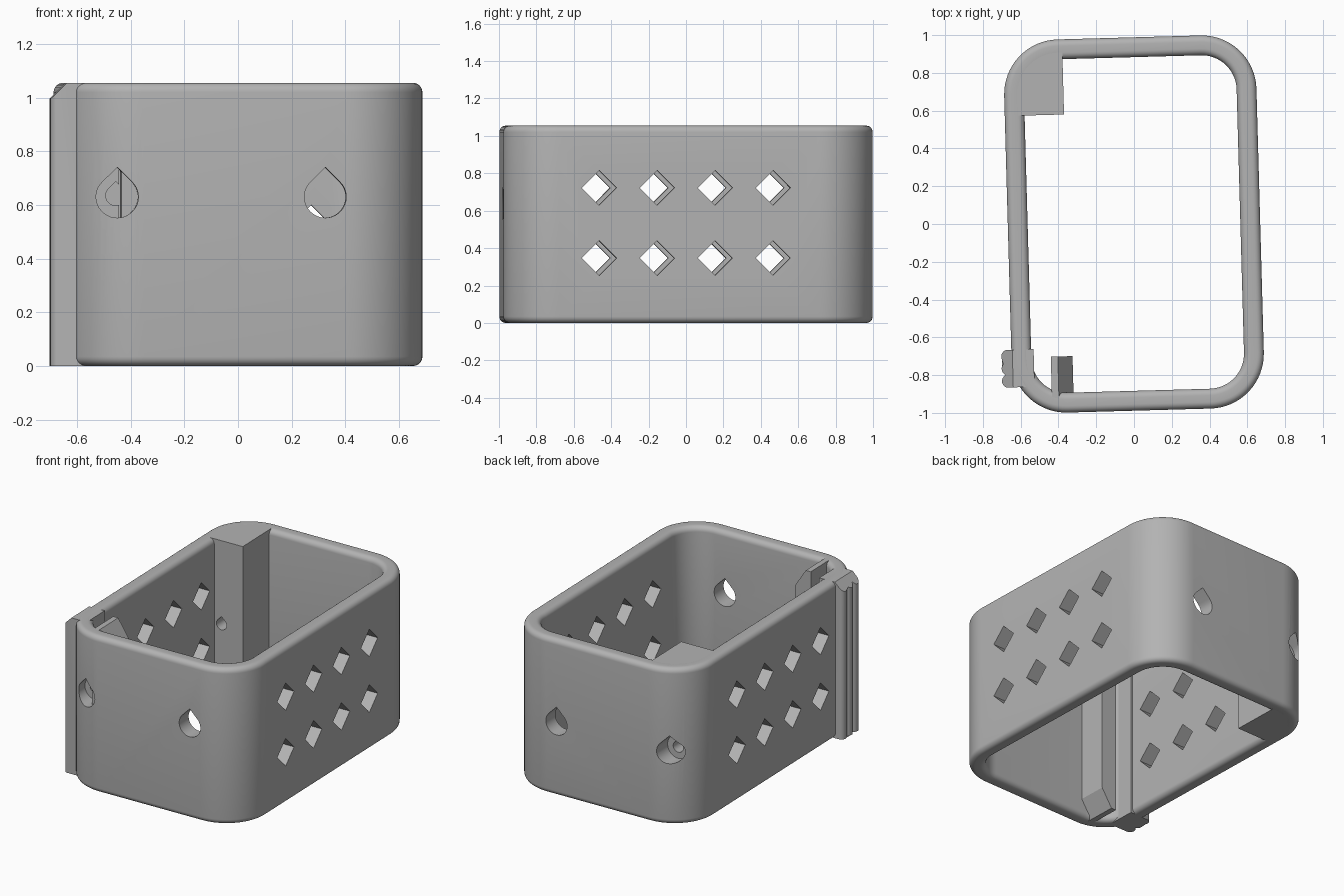
import bpy, bmesh, math
from mathutils import Matrix, Vector

if "Cube" in bpy.data.objects:
    bpy.data.objects.remove(bpy.data.objects["Cube"])

TURN = Matrix.Rotation(math.radians(1.6), 4, 'Z')   # the whole frame sits slightly turned
HX, HY, H = 0.668, 0.988, 1.055                     # half width, half depth, height
RAD, WALL, FIL = 0.29, 0.105, 0.035                 # corner radius, wall thickness, rim rounding

grey = bpy.data.materials.new("light_grey")
grey.diffuse_color = (0.45, 0.45, 0.45, 1)
grey.use_nodes = True
grey.node_tree.nodes["Principled BSDF"].inputs["Base Color"].default_value = grey.diffuse_color


def arc(cx, cy, r, a0, a1, n):
    return [(cx + r * math.cos(math.radians(a0 + (a1 - a0) * i / n)),
             cy + r * math.sin(math.radians(a0 + (a1 - a0) * i / n))) for i in range(n + 1)]


def finish(bm, name):
    bmesh.ops.recalc_face_normals(bm, faces=bm.faces)
    bm.transform(TURN)
    me = bpy.data.meshes.new(name)
    bm.to_mesh(me)
    bm.free()
    me.materials.append(grey)
    ob = bpy.data.objects.new(name, me)
    bpy.context.collection.objects.link(ob)
    return ob


def prism(bm, pts, axis, lo, hi):
    """Extrude a 2D outline along x (y,z outline), y (x,z outline) or z (x,y outline)."""
    def place(p, t):
        return {'x': (t, *p), 'y': (p[0], t, p[1]), 'z': (*p, t)}[axis]
    a = [bm.verts.new(place(p, lo)) for p in pts]
    b = [bm.verts.new(place(p, hi)) for p in pts]
    bm.faces.new(a)
    bm.faces.new(b[::-1])
    for i in range(len(pts)):
        j = (i + 1) % len(pts)
        bm.faces.new((a[i], a[j], b[j], b[i]))


def plan(d):
    """Rounded rectangle, inset by d."""
    pts = []
    for sx, sy, a in ((1, 1, 0), (-1, 1, 90), (-1, -1, 180), (1, -1, 270)):
        pts += arc(sx * (HX - RAD), sy * (HY - RAD), RAD - d, a, a + 90, 16)
    return pts


# Wall: rounded cross-section swept round the rounded rectangle
section = []
for cx, cz, a in ((WALL - FIL, H - FIL, 0), (FIL, H - FIL, 90), (FIL, FIL, 180), (WALL - FIL, FIL, 270)):
    section += arc(cx, cz, FIL, a, a + 90, 6)
bm = bmesh.new()
rings = [[bm.verts.new((x, y, z)) for x, y in plan(d)] for d, z in section]
for r, ring in enumerate(rings):
    nxt = rings[(r + 1) % len(rings)]
    for i in range(len(ring)):
        j = (i + 1) % len(ring)
        bm.faces.new((ring[i], ring[j], nxt[j], nxt[i]))
wall = finish(bm, "wall")


def corner_block(name, sy, x_in, y_in):
    """Solid block filling a left-hand corner inside the wall."""
    bm = bmesh.new()
    pts = arc(-(HX - RAD), HY - RAD, RAD - FIL, 90, 180, 16)
    pts += [(-HX + FIL, y_in), (x_in, y_in), (x_in, HY - FIL)]
    prism(bm, [(x, sy * y) for x, y in pts], 'z', 0, H)
    return finish(bm, name)


back_post = corner_block("back_post", 1, -0.354, 0.59)
front_post = corner_block("front_post", -1, -0.423, 0.623)

# Narrow step beside the front post, sloped at both ends
bm = bmesh.new()
prism(bm, [(-0.46, 0.0), (-0.423, 0.0), (-0.345, 0.12), (-0.345, H - 0.12), (-0.423, H), (-0.46, H)],
      'y', -HY + 0.06, -0.69)
post_step = finish(bm, "post_step")

# Three outer grip ribs with a sloped top
bm = bmesh.new()
outline = [(-0.55, -0.647)]
for y in (-0.682, -0.747, -0.813):
    outline += arc(-0.687, y, 0.035, 110, 250, 10)
outline += [(-0.55, -0.848)]
prism(bm, outline, 'z', 0, H - 0.001)
bmesh.ops.bisect_plane(bm, geom=bm.verts[:] + bm.edges[:] + bm.faces[:],
                       plane_co=Vector((-0.662, 0, H)), plane_no=Vector((-1, 0, 1)), clear_outer=True)
bmesh.ops.holes_fill(bm, edges=[e for e in bm.edges if e.is_boundary])
ribs = finish(bm, "grip_ribs")


def drop(x, z, r):
    return arc(x, z, r, 135, 405, 28) + [(x, z + r * math.sqrt(2))]


# Cutters: teardrop screw holes and diamond vents
bm = bmesh.new()
prism(bm, drop(0.298, 0.63, 0.078), 'y', -1.2, -0.7)
prism(bm, drop(0.298, 0.49, 0.078), 'y', 0.7, 1.2)
prism(bm, drop(-0.477, 0.63, 0.078), 'y', -1.2, -0.86)
prism(bm, drop(-0.51, 0.49, 0.078), 'y', 0.86, 1.2)
for k in range(4):
    for z in (0.347, 0.722):
        y, h = -0.483 + 0.31 * k, 0.093
        for lo, hi in ((-0.8, -0.5), (0.5, 0.8)):
            prism(bm, [(y - h, z), (y, z - h), (y + h, z), (y, z + h)], 'x', lo, hi)
hole_cutter = finish(bm, "hole_cutter")
bm = bmesh.new()
prism(bm, drop(-0.48, 0.635, 0.037), 'y', -0.95, -0.5)
prism(bm, drop(-0.51, 0.49, 0.037), 'y', 0.5, 0.95)
pilot_cutter = finish(bm, "pilot_cutter")

for ob in (wall, back_post, front_post):
    for cutter in (hole_cutter, pilot_cutter):
        m = ob.modifiers.new("cut", 'BOOLEAN')
        m.operation, m.solver, m.object = 'DIFFERENCE', 'EXACT', cutter
    bpy.context.view_layer.objects.active = ob
    for m in list(ob.modifiers):
        bpy.ops.object.modifier_apply(modifier=m.name)
for cutter in (hole_cutter, pilot_cutter):
    bpy.data.objects.remove(cutter)

# Smooth shading with sharp edges kept
for ob in (wall, back_post, front_post, post_step, ribs):
    ob.select_set(True)
bpy.context.view_layer.objects.active = wall
bpy.ops.object.shade_smooth_by_angle(angle=math.radians(30))
